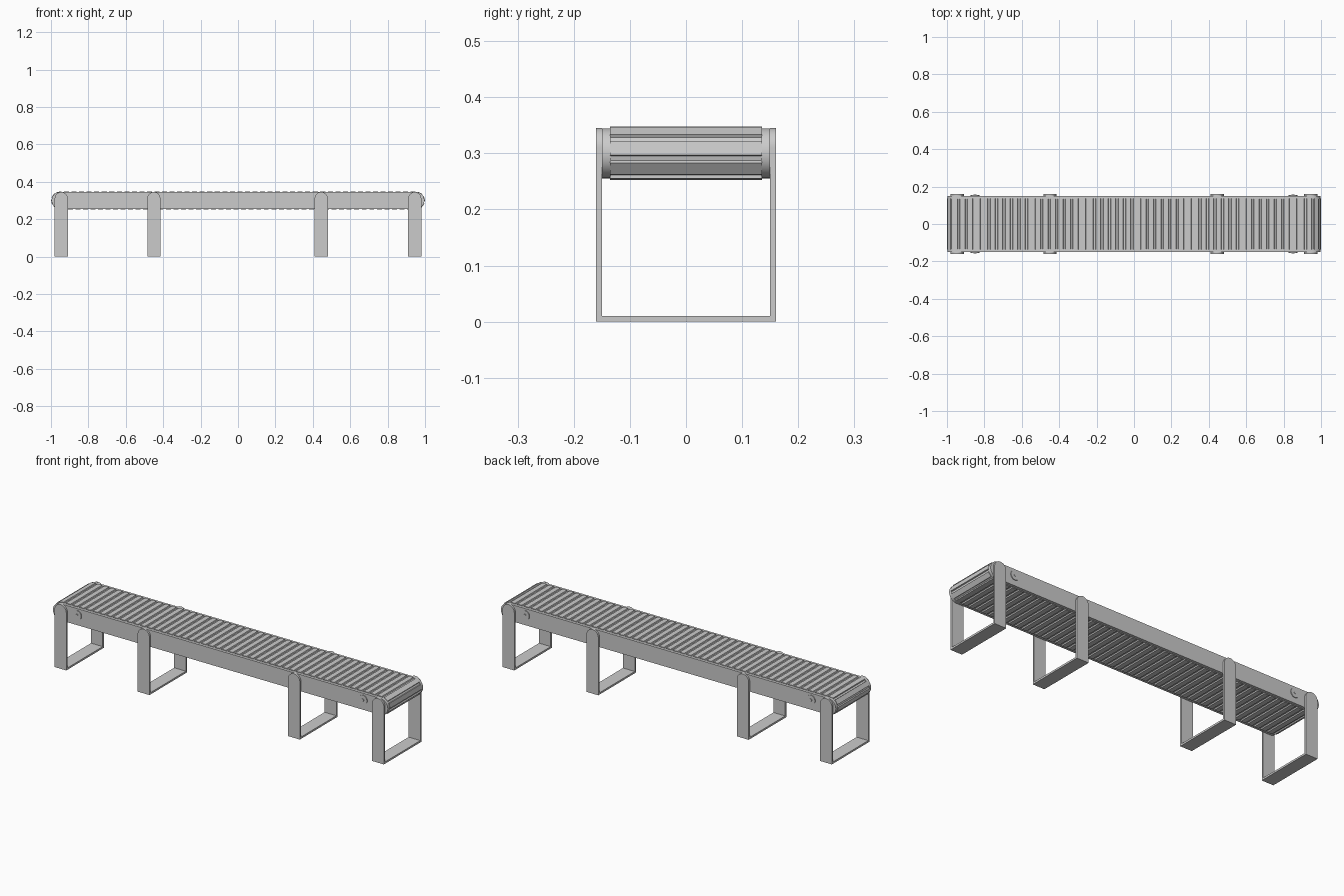
import bpy, bmesh
from math import pi, sin, cos
from mathutils import Vector

if "Cube" in bpy.data.objects:
    bpy.data.objects.remove(bpy.data.objects["Cube"])

ZC = 0.30       # height of the roller axis
HALF = 0.952    # roller axis distance from the centre


def prism(name, outline, y0, y1, smooth=True):
    """Extrude an x/z outline from y0 to y1."""
    bm = bmesh.new()
    base = bm.faces.new([bm.verts.new((x, y0, z)) for x, z in outline])
    ext = bmesh.ops.extrude_face_region(bm, geom=[base])
    moved = [v for v in ext["geom"] if isinstance(v, bmesh.types.BMVert)]
    bmesh.ops.translate(bm, verts=moved, vec=(0, y1 - y0, 0))
    bmesh.ops.recalc_face_normals(bm, faces=bm.faces)
    me = bpy.data.meshes.new(name)
    bm.to_mesh(me)
    bm.free()
    ob = bpy.data.objects.new(name, me)
    bpy.context.collection.objects.link(ob)
    if smooth:
        bpy.ops.object.select_all(action='DESELECT')
        ob.select_set(True)
        bpy.context.view_layer.objects.active = ob
        bpy.ops.object.shade_smooth_by_angle(angle=0.6)
    return ob


def arc(cx, cz, r, a0, a1, n):
    return [(cx + r * cos(a0 + (a1 - a0) * i / n),
             cz + r * sin(a0 + (a1 - a0) * i / n)) for i in range(n + 1)]


def belt_point(s, r, mid):
    """Point at distance s along the belt loop, offset to radius r."""
    straight, turn = 2 * HALF, pi * mid
    s %= 2 * (straight + turn)
    sign = 1
    if s >= straight + turn:
        s -= straight + turn
        sign = -1
    if s < straight:
        p = Vector((HALF - s, r))
    else:
        a = pi / 2 + (s - straight) / mid
        p = Vector((-HALF + r * cos(a), r * sin(a)))
    return (sign * p.x, ZC + sign * p.y)


# slatted belt: raised slats separated by narrow grooves
R_OUT, R_IN, COUNT = 0.048, 0.042, 102
pitch = 2 * (2 * HALF + pi * R_OUT) / COUNT
outline = []
for i in range(COUNT):
    for f, r in ((0.0, R_IN), (0.06, R_OUT), (0.70, R_OUT), (0.76, R_IN)):
        outline.append(belt_point((i + f) * pitch, r, R_OUT))
prism("slatted_belt", outline, -0.135, 0.135, smooth=False)

# side rails with round ends
R_RAIL = 0.0445
rail = (arc(HALF, ZC, R_RAIL, -pi / 2, pi / 2, 24)
        + arc(-HALF, ZC, R_RAIL, pi / 2, 3 * pi / 2, 24))
for side, s in (("front", -1), ("back", 1)):
    prism(side + "_rail", rail, s * 0.135, s * 0.15)
    # roller bolts with a small centre pin
    for end, x in (("left", -0.85), ("right", 0.85)):
        disc = arc(x, 0.31, 0.025, 0, 2 * pi, 32)[:-1]
        pin = arc(x, 0.31, 0.007, 0, 2 * pi, 16)[:-1]
        prism(f"{side}_{end}_bolt", disc, s * 0.149, s * 0.154)
        prism(f"{side}_{end}_bolt_pin", pin, s * 0.153, s * 0.157)

# U-shaped leg frames: two round-topped uprights and a foot bar
for i, x in enumerate((-0.945, -0.45, 0.445, 0.945)):
    upright = [(x - 0.035, 0), (x + 0.035, 0)] + arc(x, 0.31, 0.035, 0, pi, 24)
    prism(f"leg_{i + 1}_front", upright, -0.16, -0.15)
    prism(f"leg_{i + 1}_back", upright, 0.15, 0.16)
    foot = [(x - 0.035, 0), (x + 0.035, 0), (x + 0.035, 0.01), (x - 0.035, 0.01)]
    prism(f"leg_{i + 1}_foot_bar", foot, -0.15, 0.15, smooth=False)
